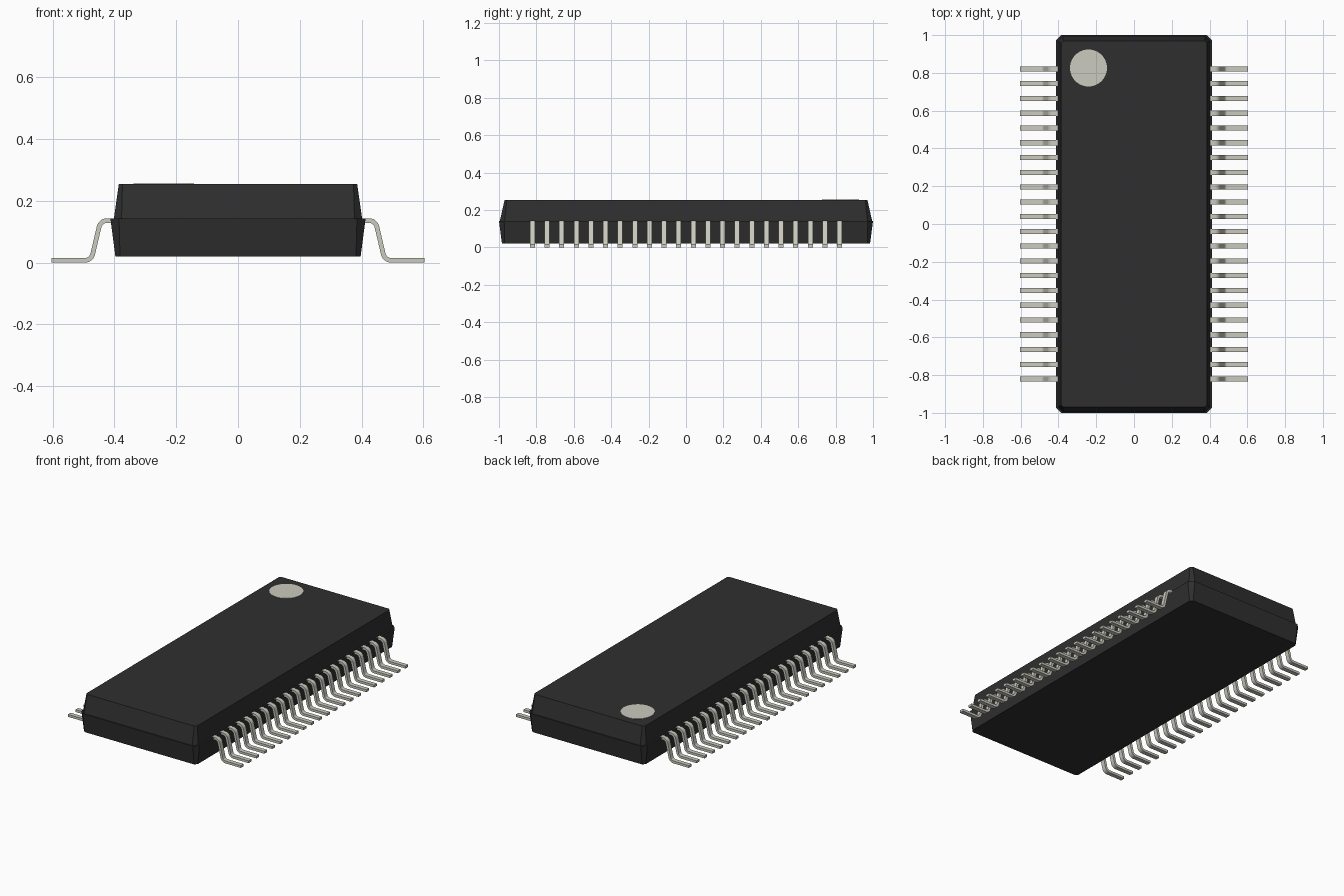
import bpy, bmesh, math
from mathutils import Vector

cube = bpy.data.objects.get("Cube")
if cube:
    bpy.data.objects.remove(cube, do_unlink=True)


def material(name, color, rough):
    m = bpy.data.materials.new(name)
    m.use_nodes = True
    m.diffuse_color = (*color, 1)
    bsdf = m.node_tree.nodes["Principled BSDF"]
    bsdf.inputs["Base Color"].default_value = (*color, 1)
    bsdf.inputs["Roughness"].default_value = rough
    return m


black = material("black plastic", (0.028, 0.028, 0.028), 0.6)
metal = material("pale grey metal", (0.6, 0.595, 0.52), 0.5)


def add_object(name, bm, mat):
    bmesh.ops.recalc_face_normals(bm, faces=bm.faces)
    mesh = bpy.data.meshes.new(name)
    bm.to_mesh(mesh)
    bm.free()
    mesh.materials.append(mat)
    ob = bpy.data.objects.new(name, mesh)
    bpy.context.collection.objects.link(ob)
    return ob


# Body: stacked rectangles with clipped corners, stepped at the mould seam
def ring(bm, half_x, half_y, z, clip):
    pts = []
    for sx, sy in ((1, 1), (-1, 1), (-1, -1), (1, -1)):
        a = (sx * half_x, sy * (half_y - clip), z)
        b = (sx * (half_x - clip), sy * half_y, z)
        pts += [a, b] if sx * sy > 0 else [b, a]
    return [bm.verts.new(p) for p in pts]


SEAM, TOP = 0.142, 0.254
bm = bmesh.new()
rings = [ring(bm, *r) for r in ((0.397, 0.984, 0.02, 0.015),
                                (0.413, 1.0, SEAM, 0.028),
                                (0.402, 0.995, SEAM, 0.025),
                                (0.386, 0.97, TOP, 0.012))]
for low, high in zip(rings, rings[1:]):
    for i in range(len(low)):
        j = (i + 1) % len(low)
        bm.faces.new((low[i], low[j], high[j], high[i]))
bm.faces.new(rings[0])
bm.faces.new(rings[-1])
add_object("package_body", bm, black)

# Pin marker: thin disc on the top face
bm = bmesh.new()
bmesh.ops.create_cone(bm, cap_ends=True, segments=48, radius1=0.098,
                      radius2=0.098, depth=0.004)
marker = add_object("pin_marker", bm, metal)
marker.location = (-0.241, 0.826, TOP)


# Leads: gull-wing strip with rounded bends
def rounded_path(corners, radius, steps=6):
    """Return (point, normal) pairs along a filleted polyline."""
    c = [Vector(p) for p in corners]
    side = lambda d: Vector((-d.y, d.x))
    out = [(c[0], side((c[1] - c[0]).normalized()))]
    for prev, p, nxt in zip(c, c[1:], c[2:]):
        d1, d2 = (p - prev).normalized(), (nxt - p).normalized()
        turn = d1.angle_signed(d2)
        sign = 1 if d1.x * d2.y - d1.y * d2.x > 0 else -1
        start = p - d1 * radius * math.tan(abs(turn) / 2)
        centre = start + side(d1) * radius * sign
        for i in range(steps + 1):
            a = sign * abs(turn) * i / steps
            n = Vector((side(d1).x * math.cos(a) - side(d1).y * math.sin(a),
                        side(d1).x * math.sin(a) + side(d1).y * math.cos(a)))
            out.append((centre - n * radius * sign, n))
    out.append((c[-1], side((c[-1] - c[-2]).normalized())))
    return out


COUNT, FIRST, WIDTH, THICK = 22, -0.821, 0.027, 0.015
path = rounded_path([(0.39, 0.136), (0.445, 0.136),
                     (0.475, THICK / 2), (0.604, THICK / 2)], 0.026)
bm = bmesh.new()
sections = []
for p, n in path:
    section = []
    for y, s in ((-1, -1), (1, -1), (1, 1), (-1, 1)):
        q = p + n * s * THICK / 2
        section.append(bm.verts.new((q.x, y * WIDTH / 2, q.y)))
    sections.append(section)
for a, b in zip(sections, sections[1:]):
    for i in range(4):
        j = (i + 1) % 4
        bm.faces.new((a[i], a[j], b[j], b[i]))
bm.faces.new(sections[0])
bm.faces.new(sections[-1])
leads = add_object("leads", bm, metal)
leads.location.y = FIRST
leads.data.shade_smooth()
leads.data.set_sharp_from_angle(angle=math.radians(35))

# Repeat along the body, then mirror to the other side
row = leads.modifiers.new("row", 'ARRAY')
row.count = COUNT
row.use_relative_offset = False
row.use_constant_offset = True
row.constant_offset_displace = (0, -2 * FIRST / (COUNT - 1), 0)
leads.modifiers.new("both_sides", 'MIRROR').use_axis[0] = True
